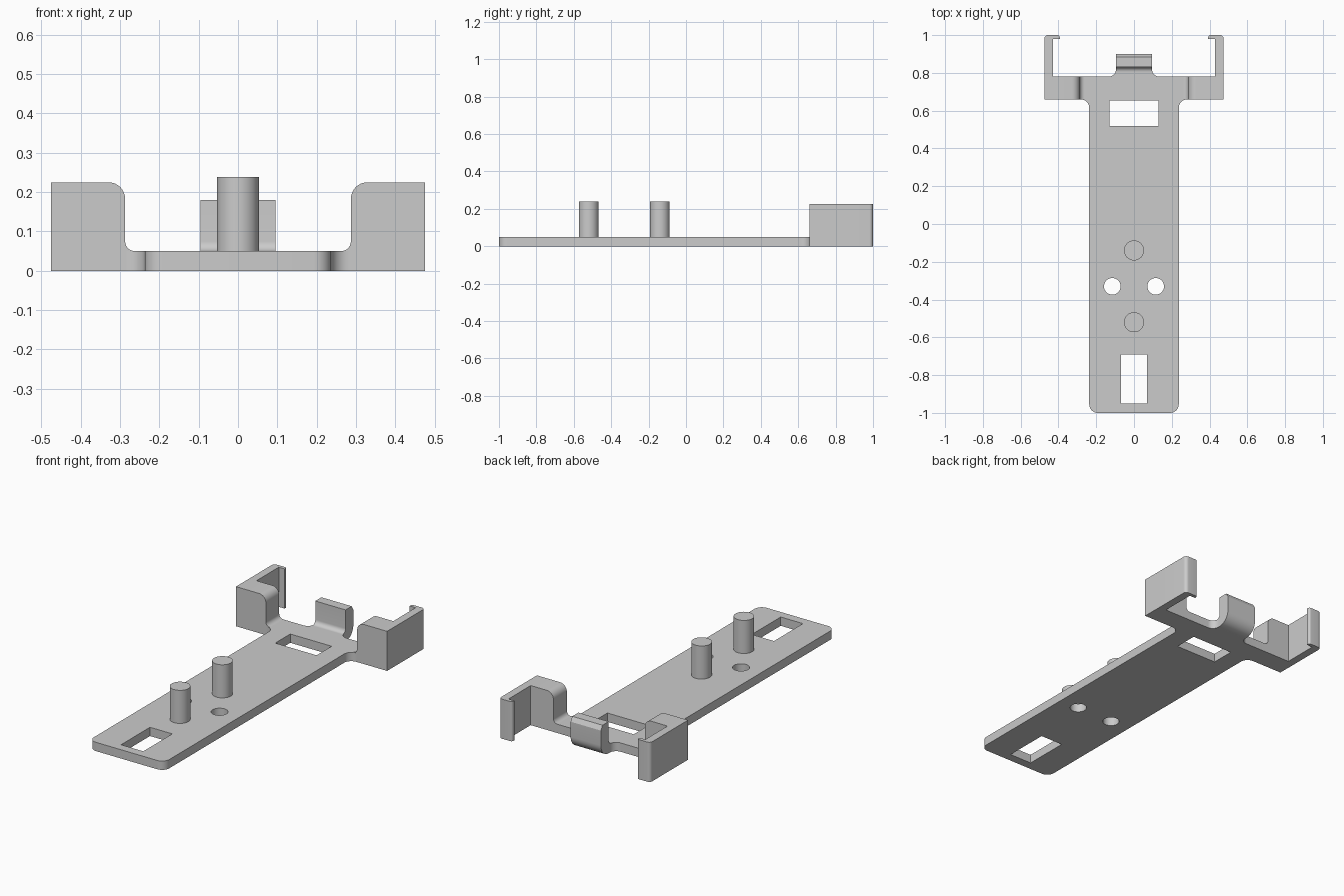
import bpy, bmesh, math
from mathutils import Vector, Matrix

cube = bpy.data.objects.get("Cube")
if cube:
    bpy.data.objects.remove(cube)

grey = bpy.data.materials.new("plain grey")
grey.use_nodes = True
COLOUR = (0.6, 0.6, 0.6, 1)
grey.diffuse_color = COLOUR
grey.node_tree.nodes["Principled BSDF"].inputs["Base Color"].default_value = COLOUR


def rounded(corners, steps=8):
    """Polygon from (x, y, radius) corners, each rounded by a tangent arc."""
    pts = []
    for i, (x, y, r) in enumerate(corners):
        p = Vector((x, y))
        if not r:
            pts.append(p)
            continue
        a = (Vector(corners[i - 1][:2]) - p).normalized()
        b = (Vector(corners[(i + 1) % len(corners)][:2]) - p).normalized()
        half = a.angle(b) / 2
        centre = p + (a + b).normalized() * r / math.sin(half)
        start = p + a * r / math.tan(half) - centre
        end = p + b * r / math.tan(half) - centre
        sweep = math.atan2(start.x * end.y - start.y * end.x, start.dot(end))
        for k in range(steps + 1):
            pts.append(centre + Matrix.Rotation(sweep * k / steps, 2) @ start)
    return pts


def circle(x, y, r, n=40):
    return [Vector((x + r * math.cos(math.tau * k / n), y + r * math.sin(math.tau * k / n)))
            for k in range(n)]


def rect(x0, x1, y0, y1):
    return [Vector(p) for p in ((x0, y0), (x1, y0), (x1, y1), (x0, y1))]


def extrude(name, loops, low, high, axes="xyz"):
    """Fill the outlines (inner ones are holes) and extrude; axes names u, v and depth."""
    curve = bpy.data.curves.new(name, "CURVE")
    curve.dimensions, curve.fill_mode = "2D", "BOTH"
    curve.extrude = (high - low) / 2
    for loop in loops:
        spline = curve.splines.new("POLY")
        spline.points.add(len(loop) - 1)
        for point, p in zip(spline.points, loop):
            point.co = (p.x, p.y, 0, 1)
        spline.use_cyclic_u = True
    temp = bpy.data.objects.new(name + "_outline", curve)
    bpy.context.collection.objects.link(temp)
    bpy.context.view_layer.update()
    mesh = bpy.data.meshes.new_from_object(
        temp.evaluated_get(bpy.context.evaluated_depsgraph_get()))
    bpy.data.objects.remove(temp)
    order = ["xyz".index(a) for a in axes]
    for v in mesh.vertices:
        co = Vector((0, 0, 0))
        for source, target in enumerate(order):
            co[target] = v.co[source] + (0, 0, (low + high) / 2)[source]
        v.co = co
    bm = bmesh.new()
    bm.from_mesh(mesh)
    bmesh.ops.remove_doubles(bm, verts=bm.verts, dist=0.0001)
    bmesh.ops.recalc_face_normals(bm, faces=bm.faces)
    bm.to_mesh(mesh)
    bm.free()
    mesh.materials.clear()
    mesh.materials.append(grey)
    mesh.name = name
    obj = bpy.data.objects.new(name, mesh)
    bpy.context.collection.objects.link(obj)
    bpy.ops.object.select_all(action="DESELECT")
    obj.select_set(True)
    bpy.context.view_layer.objects.active = obj
    bpy.ops.object.shade_smooth_by_angle(angle=math.radians(30))
    return obj


def mirrored(corners):
    return corners + [(-x, y, r) for x, y, r in reversed(corners)]


THICK = 0.05
BAR_FRONT, BAR_BACK = 0.66, 0.78

# Base plate with filleted shoulders, slots and screw holes
plate = mirrored([(0.237, -1, 0.045), (0.237, BAR_FRONT, 0.045), (0.285, BAR_FRONT, 0),
                  (0.285, BAR_BACK, 0), (0.095, BAR_BACK, 0.04), (0.095, 0.825, 0)])
extrude("base_plate", [rounded(plate),
                       rect(-0.13, 0.13, 0.52, 0.655),
                       rect(-0.07, 0.07, -0.95, -0.69),
                       circle(-0.115, -0.33, 0.044),
                       circle(0.115, -0.33, 0.044)], 0, THICK)

# Two upright posts
for name, y in (("front_post", -0.52), ("rear_post", -0.14)):
    extrude(name, [circle(0, y, 0.053)], THICK - 0.01, 0.238)

# Curved rear clip, rounded underneath and chamfered on top
clip = [(0.80, 0, 0), (0.90, 0, 0.07), (0.90, 0.155, 0), (0.885, 0.18, 0),
        (0.83, 0.18, 0), (0.83, THICK, 0.025), (0.80, THICK, 0)]
extrude("rear_clip", [rounded(clip)], -0.095, 0.095, "yzx")

# Side blocks and hooked arms
for side, s in (("left", 1), ("right", -1)):
    block = [(0.25, 0, 0), (0.475, 0, 0), (0.475, 0.225, 0), (0.287, 0.225, 0.042),
             (0.287, THICK, 0.025), (0.25, THICK, 0)]
    extrude(side + "_block", [rounded([(s * x, z, r) for x, z, r in block])],
            BAR_FRONT, BAR_BACK, "xzy")
    arm = [(0.475, BAR_BACK, 0), (0.475, 1, 0.02), (0.393, 1, 0.012), (0.393, 0.98, 0),
           (0.43, 0.98, 0), (0.43, BAR_BACK, 0)]
    extrude(side + "_arm", [rounded([(s * x, y, r) for x, y, r in arm])], 0, 0.225)
